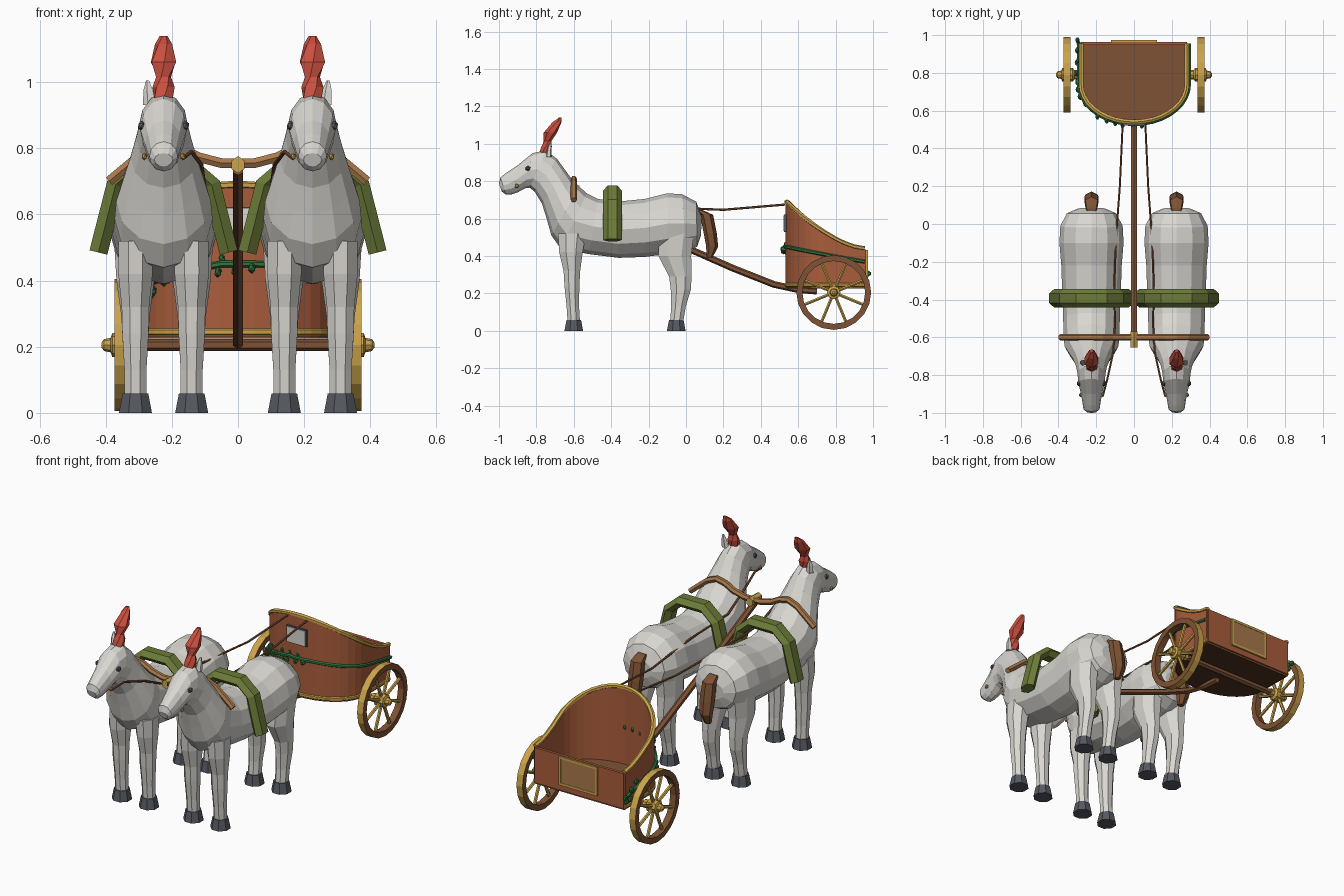
import bpy, bmesh, math, random
from mathutils import Vector as V

random.seed(4)
cube = bpy.data.objects.get("Cube")
if cube:
    bpy.data.objects.remove(cube)


def material(name, r, g, b):
    m = bpy.data.materials.new(name)
    m.use_nodes = True
    m.diffuse_color = (r, g, b, 1)
    m.node_tree.nodes["Principled BSDF"].inputs["Base Color"].default_value = (r, g, b, 1)
    return m


COAT = material("off_white", .70, .68, .64)
HOOF = material("slate_grey", .09, .10, .12)
OLIVE = material("olive_green", .15, .20, .04)
RED = material("plume_red", .60, .08, .05)
CLAY = material("terracotta", .40, .11, .045)
GOLD = material("gold", .60, .37, .07)
WOOD = material("brown_wood", .21, .085, .035)
DARK = material("dark_wood", .08, .03, .015)
LEAF = material("leaf_green", .03, .18, .05)
TAN = material("tan_wood", .40, .19, .07)


def finish(name, bm, *mats):
    bmesh.ops.recalc_face_normals(bm, faces=bm.faces)
    me = bpy.data.meshes.new(name)
    bm.to_mesh(me)
    bm.free()
    for m in mats:
        me.materials.append(m)
    ob = bpy.data.objects.new(name, me)
    bpy.context.collection.objects.link(ob)
    return ob


def loft(name, rings, *mats, loop=False, cap=True, closed=True):
    """Bridge rings of points; loop joins the last ring to the first."""
    bm = bmesh.new()
    rows = [[bm.verts.new(p) for p in r] for r in rings]
    n = len(rows[0])
    pairs = list(zip(rows, rows[1:])) + ([(rows[-1], rows[0])] if loop else [])
    for a, b in pairs:
        for i in range(n if closed else n - 1):
            j = (i + 1) % n
            bm.faces.new((a[i], a[j], b[j], b[i]))
    if cap and not loop:
        bm.faces.new(rows[0])
        bm.faces.new(rows[-1])
    return finish(name, bm, *mats)


def circle(n, turn=0):
    return [(math.cos(a), math.sin(a)) for a in
            (math.tau * (i + turn) / n for i in range(n))]


def limb(name, rings, mat, n=8, twist=0):
    """Stack of level ovals given as x, y, z, x radius, y radius."""
    return loft(name, [[V((x + rx * c, y + ry * s, z)) for c, s in circle(n, .5 + twist * k)]
                       for k, (x, y, z, rx, ry) in enumerate(rings)], mat)


def tube(name, pts, ru, rv, mat, ref=(0, 0, 1), n=6):
    pts = [V(p) for p in pts]
    rings = []
    for i, p in enumerate(pts):
        t = (pts[min(i + 1, len(pts) - 1)] - pts[max(i - 1, 0)]).normalized()
        u = V(ref)
        u = (u - t * u.dot(t)).normalized()
        w = t.cross(u)
        rings.append([p + u * ru * c + w * rv * s for c, s in circle(n)])
    return loft(name, rings, mat)


def ball(name, loc, size, mat):
    bm = bmesh.new()
    bmesh.ops.create_icosphere(bm, subdivisions=1, radius=1)
    bmesh.ops.scale(bm, vec=size, verts=bm.verts)
    bmesh.ops.translate(bm, vec=loc, verts=bm.verts)
    return finish(name, bm, mat)


def box(name, loc, size, mat):
    bm = bmesh.new()
    bmesh.ops.create_cube(bm, size=1)
    bmesh.ops.scale(bm, vec=size, verts=bm.verts)
    bmesh.ops.translate(bm, vec=loc, verts=bm.verts)
    return finish(name, bm, mat)


# Horse body: top y, top z, bottom y, bottom z, half width, from rump to muzzle
BODY = [(.085, .61, .08, .51, .07), (.055, .69, .06, .45, .13), (-.02, .73, .0, .42, .165),
        (-.10, .735, -.1, .41, .17), (-.22, .705, -.22, .395, .16), (-.37, .69, -.36, .39, .155),
        (-.47, .705, -.52, .41, .15), (-.53, .735, -.67, .44, .148), (-.57, .77, -.72, .51, .143),
        (-.61, .81, -.745, .60, .122), (-.65, .865, -.77, .68, .10), (-.69, .92, -.81, .745, .083),
        (-.75, .965, -.835, .765, .074), (-.82, .95, -.86, .762, .07), (-.90, .885, -.90, .74, .056),
        (-.96, .845, -.93, .73, .048), (-.992, .82, -.965, .73, .043), (-1.0, .785, -.985, .745, .028)]


def horse(s, side):
    cx = .225 * s
    rings = []
    for ty, tz, by, bz, w in BODY:
        top, bot = V((cx, ty, tz)), V((cx, by, bz))
        mid, half = (top + bot) / 2, (top - bot) / 2
        rings.append([mid + half * c + V((w * k, 0, 0)) for c, k in circle(12)])
    loft(side + "_horse_body", rings, COAT)
    for d, end in ((-1, "inner"), (1, "outer")):
        x = cx + .085 * d * s
        tag = f"{side}_horse_{end}_"
        limb(tag + "front_leg", [(x, -.60, .05, .036, .036), (x, -.605, .13, .036, .036),
             (x, -.61, .24, .043, .043), (x, -.61, .32, .045, .048),
             (x, -.615, .42, .056, .068), (x, -.61, .52, .055, .08)], COAT)
        limb(tag + "hind_leg", [(x, -.05, .05, .036, .038), (x, -.04, .13, .036, .042),
             (x, -.028, .22, .042, .058), (x, -.03, .29, .046, .065),
             (x, -.06, .40, .062, .095), (x, -.05, .52, .07, .10)], COAT)
        for y, leg in ((-.60, "front"), (-.052, "hind")):
            limb(tag + leg + "_hoof", [(x, y, 0, .054, .054), (x, y, .058, .042, .042)], HOOF)
        ball(tag + "eye", (cx + .066 * d, -.845, .868), (.013, .015, .015), HOOF)
        ball(tag + "bit_ring", (cx + .058 * d, -.905, .775), (.009, .012, .012), GOLD)
    limb(side + "_ear", [(cx + .04 * s, -.735, .93, .022, .016), (cx + .045 * s, -.73, .975, .016, .012),
         (cx + .048 * s, -.725, 1.005, .005, .004)], COAT, 5)
    limb(side + "_plume", [(cx, -.755, .95, .032, .03), (cx, -.745, .985, .034, .03),
         (cx, -.74, 1.015, .023, .022), (cx, -.725, 1.06, .043, .036),
         (cx, -.69, 1.115, .026, .026), (cx, -.672, 1.14, .012, .008)], RED, 6, .35)
    limb(side + "_tail", [(cx, .07, .645, .028, .02), (cx, .11, .62, .038, .035), (cx, .13, .52, .042, .035),
         (cx, .14, .45, .036, .032), (cx, .125, .39, .02, .016)], WOOD, 6)
    # Saddle strap arches over the back
    arch = [(-.197, .485), (-.145, .69), (-.075, .75), (.075, .75), (.145, .69), (.197, .485)]
    tube(side + "_saddle", [(cx + x, -.393, z) for x, z in arch], .05, .032, OLIVE, (0, 1, 0))
    # Reins follow the inner side from the bit to the car
    tube(side + "_rein", [(cx - .06 * s, -.91, .77), (cx - .084 * s, -.82, .79), (cx - .115 * s, -.68, .75),
         (cx - .125 * s, -.52, .675), (cx - .12 * s, -.36, .665), (cx - .125 * s, -.2, .665),
         (cx - .135 * s, 0, .655), (cx - .15 * s, .2, .647), (.06 * s, .53, .675)], .006, .006, WOOD)


horse(1, "left")
horse(-1, "right")


# Car body: D-shaped plan with a rim that sweeps down to the back
def outline(grow=0):
    w = .28 + grow
    arc = [(w * math.cos(a), .74 - (.2 + grow) * math.sin(a))
           for a in (math.pi * i / 18 for i in range(19))]
    ys = (.955, .90, .85, .80)
    return [(w, y) for y in ys] + arc + [(-w, y) for y in reversed(ys)]


def rim_z(y):
    return .44 + .25 * max(0, (.955 - y) / .415) ** 1.6


plan = outline()
wall = loft("car_wall", [[V((x, y, .23)), V((x, y, rim_z(y)))] for x, y in plan], CLAY,
            cap=False, closed=False)
mod = wall.modifiers.new("thickness", "SOLIDIFY")
mod.thickness, mod.offset = .014, 0
tube("car_rim", [(x, y, rim_z(y)) for x, y in plan], .012, .014, GOLD)
tube("car_base_band", [(x, y, .245) for x, y in outline(.005)], .012, .008, GOLD)
floor = loft("car_floor", [[V((x, y, z)) for x, y in plan] for z in (.225, .255)], WOOD, DARK)
for f in floor.data.polygons:
    f.material_index = int(f.normal.z < -.5)

# Tailboard with framed panel, and a pale plate on the front
box("tailboard", (0, .955, .335), (.56, .016, .20), CLAY)
box("tailboard_panel", (0, .965, .35), (.22, .012, .14), TAN)
for z in (.275, .425):
    box("panel_frame_rail", (0, .964, z), (.24, .018, .014), GOLD)
for x in (-.115, .115):
    box("panel_frame_post", (x, .964, .35), (.014, .018, .15), GOLD)
box("front_plate_border", (0, .531, .575), (.125, .012, .095), HOOF)
box("front_plate", (0, .525, .575), (.115, .009, .085), COAT)


# Leafy vine around the car
def vine_z(x, y):
    t = (y - .53) / .43
    return .45 + .03 * x - (.09 if x > 0 else .14) * t ** .8 if t > 0 else .45


trail = outline(.014)
tube("vine", [(x, y, vine_z(x, y)) for x, y in trail], .01, .009, LEAF)
for x, y in trail:
    if x < .08:
        for k in range(2):
            ball("vine_leaf", (x + random.uniform(-.012, .004), y + random.uniform(-.01, .02),
                 vine_z(x, y) + random.uniform(-.04, .03)), (.012, .018, .017), LEAF)

# Wheels with gold treads, spokes and hubs
HUB_Y, HUB_Z = .79, .205
for s, side in ((1, "left"), (-1, "right")):
    section = [(-.019, .168), (.019, .168), (.019, .20), (-.019, .20)]
    rim = loft(side + "_wheel_rim", [[V((.355 * s + dx, HUB_Y + r * c, HUB_Z + r * k)) for dx, r in section]
               for c, k in circle(20)], WOOD, GOLD, loop=True)
    for f in rim.data.polygons:
        out = f.center - V((.355 * s, HUB_Y, HUB_Z))
        f.material_index = int(abs(f.normal.x) < .5 and f.normal.dot(out) > 0)
    for c, k in circle(8, .5):
        tube(side + "_spoke", [(.355 * s, HUB_Y + r * c, HUB_Z + r * k) for r in (.02, .172)],
             .010, .009, GOLD, (1, 0, 0))
    hub = [(.295, .024), (.315, .024), (.325, .036), (.38, .036), (.385, .022), (.405, .018), (.412, .008)]
    loft(side + "_hub", [[V((x * s, HUB_Y + r * c, HUB_Z + r * k)) for c, k in circle(8)]
         for x, r in hub], GOLD)
tube("axle", [(-.36, HUB_Y, HUB_Z), (.36, HUB_Y, HUB_Z)], .018, .018, WOOD)

# Draught pole, yoke and gold finial
tube("pole", [(0, .70, .212), (0, .60, .22), (0, .47, .248), (0, .25, .335), (0, .035, .43),
              (0, -.30, .58), (0, -.63, .735)], .018, .018, WOOD)
half = [(.05, .755), (.12, .773), (.17, .80), (.225, .812), (.28, .79), (.33, .75), (.39, .70)]
yoke = [(-x, z) for x, z in reversed(half)] + half
tube("yoke", [(x, -.6, z) for x, z in yoke], .017, .017, TAN, (0, 1, 0))
tube("yoke_finial", [(0, -.57, .75), (0, -.655, .75)], .026, .022, GOLD)
